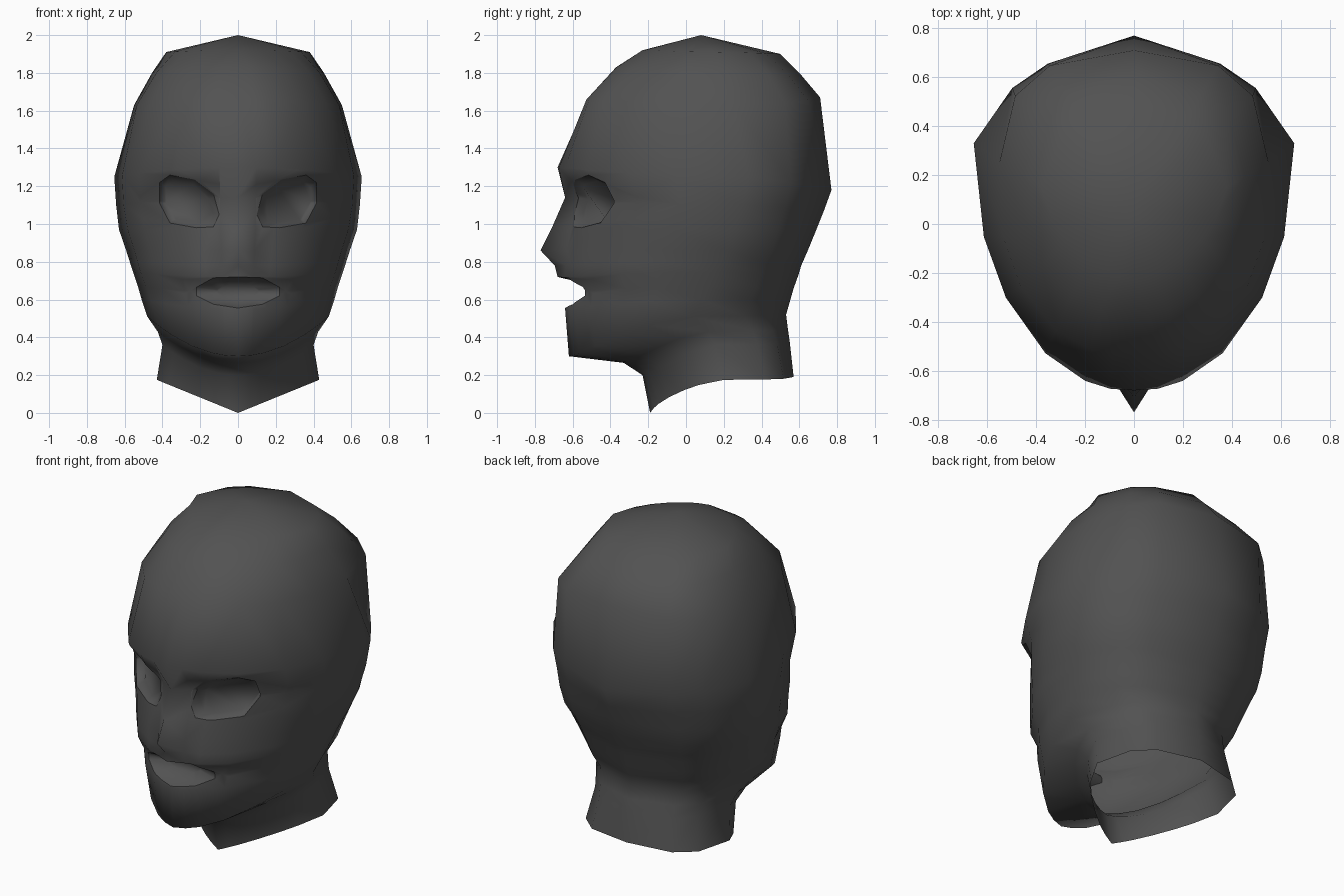
import bpy, bmesh, math
from mathutils import Vector

cube = bpy.data.objects.get("Cube")
if cube:
    bpy.data.objects.remove(cube, do_unlink=True)

# One flat dark grey cloth
cloth = bpy.data.materials.new("dark_grey_cloth")
cloth.use_nodes = True
GREY = (0.085, 0.085, 0.085, 1)
cloth.diffuse_color = GREY
bsdf = cloth.node_tree.nodes["Principled BSDF"]
bsdf.inputs["Base Color"].default_value = GREY
bsdf.inputs["Roughness"].default_value = 0.9

# Rings from crown to neck: front y z, side x y z, back y z, nose ridge depth
RINGS = [
    (-.23, 1.92, .38, .15, 1.91, .50, 1.90, 0),
    (-.37, 1.83, .455, .20, 1.80, .60, 1.80, 0),
    (-.52, 1.66, .55, .25, 1.63, .71, 1.67, 0),
    (-.68, 1.30, .655, .33, 1.25, .77, 1.18, 0),
    (-.58, 1.14, .645, .30, 1.10, .73, 1.07, .06),
    (-.615, 0.98, .63, .25, 0.97, .69, 0.97, .095),
    (-.64, 0.86, .592, .22, 0.86, .645, 0.86, .13),
    (-.645, 0.78, .573, .18, 0.80, .61, 0.78, .05),
    (-.65, 0.72, .555, .15, 0.745, .595, 0.73, .03),
    (-.62, 0.64, .53, .12, 0.67, .57, 0.66, .01),
    (-.64, 0.55, .51, .08, 0.60, .55, 0.59, 0),
    (-.62, 0.30, .48, .03, 0.51, .53, 0.52, 0),
    (-.33, 0.265, .425, .12, 0.43, .54, 0.44, 0),
    (-.23, 0.20, .40, .15, 0.36, .55, 0.37, 0),
    (-.19, 0.00, .43, .20, 0.175, .57, 0.19, 0),
]
# Fullness of each ring's diagonals, front and back
FULL_FRONT = [-.08, .03, .07, .015, .02, 0, 0, 0, 0, -.02, -.04, -.07, -.08, -.1, -.13]
FULL_BACK = [-.04, .03, .07, -.09, -.08, -.04, 0, 0, 0, 0, 0, -.03, 0, .03, .06]
ANGLES = [0, 8.5, 17.5, 33, 52, 68, 90, 124, 144, 180]


def ring_points(i):
    """Half an egg-shaped ring from the front round to the back."""
    fy, fz, sx, sy, sz, by, bz, nose = RINGS[i]
    power = 1 if i == len(RINGS) - 1 else 2
    for deg in ANGLES:
        a = math.radians(deg)
        front = deg <= 90
        full = 1 + (FULL_FRONT if front else FULL_BACK)[i] * abs(math.sin(2 * a))
        s = math.sin(a) * full if deg < 180 else 0
        c = abs(math.cos(a)) * full
        ey, ez = (fy, fz) if front else (by, bz)
        y = sy + (ey - sy) * c - (nose if deg == 0 else 0)
        yield sx * s, y, ez + (sz - ez) * s ** power


def cut_hole(bm, outline):
    """Cut a convex opening through the face, given as (x, z) points."""
    xs, zs = [p[0] for p in outline], [p[1] for p in outline]
    inside = []
    for f in bm.faces:
        fx, fz = [v.co.x for v in f.verts], [v.co.z for v in f.verts]
        if (f.calc_center_median().y < 0 and max(fx) > min(xs) and min(fx) < max(xs)
                and max(fz) > min(zs) and min(fz) < max(zs)):
            inside.append(f)
    mid = Vector((sum(xs) / len(xs), 0, sum(zs) / len(zs)))
    for a, b in zip(outline, outline[1:] + outline[:1]):
        if a[0] == b[0] == 0:          # centre line needs no cut
            continue
        p = Vector((a[0], 0, a[1]))
        n = Vector((b[1] - a[1], 0, a[0] - b[0])).normalized()
        if n.dot(mid - p) < 0:
            n = -n
        geom = set(inside)
        for f in inside:
            geom.update(f.edges)
            geom.update(f.verts)
        res = bmesh.ops.bisect_plane(bm, geom=list(geom), dist=1e-5, plane_co=p, plane_no=n)
        inside = [f for f in res["geom"] if isinstance(f, bmesh.types.BMFace)
                  and n.dot(f.calc_center_median() - p) > 0]
    bmesh.ops.delete(bm, geom=inside, context="FACES")


def finish(name, bm):
    """Turn a bmesh into a smooth cloth object."""
    for f in bm.faces:
        f.smooth = True
    mesh = bpy.data.meshes.new(name)
    bm.to_mesh(mesh)
    bm.free()
    mesh.materials.append(cloth)
    bpy.context.collection.objects.link(bpy.data.objects.new(name, mesh))


def lining(name, rim, shrink, inner_y):
    """Close an opening with a shallow pocket behind its rim."""
    mid = sum(rim, Vector()) / len(rim)
    rim = sorted(rim, key=lambda p: math.atan2(p.z - mid.z, p.x - mid.x))
    bm = bmesh.new()
    outer = [bm.verts.new(p) for p in rim]
    inner = [bm.verts.new((mid.x + (p.x - mid.x) * shrink, inner_y(p),
                           mid.z + (p.z - mid.z) * shrink)) for p in rim]
    for i in range(len(rim)):
        j = (i + 1) % len(rim)
        bm.faces.new((outer[i], outer[j], inner[j], inner[i]))
    bm.faces.new(inner)
    finish(name, bm)


# Loft the half shell
bm = bmesh.new()
crown = bm.verts.new((0, .08, 2))
rows = [[bm.verts.new(p) for p in ring_points(i)] for i in range(len(RINGS))]
for i in range(len(ANGLES) - 1):
    bm.faces.new((crown, rows[0][i], rows[0][i + 1]))
    for up, low in zip(rows, rows[1:]):
        bm.faces.new((up[i], low[i], low[i + 1], up[i + 1]))

# Eye and mouth openings
cut_hole(bm, [(.415, 1.22), (.36, 1.26), (.23, 1.235), (.13, 1.16), (.10, 1.05),
              (.13, .985), (.22, .98), (.36, 1.005), (.415, 1.11)])
cut_hole(bm, [(0, .72), (.13, .715), (.22, .665), (.22, .62), (.13, .575), (0, .555)])
bmesh.ops.remove_doubles(bm, verts=bm.verts, dist=0.002)

# Mirror to the full mask
bmesh.ops.mirror(bm, geom=bm.verts[:] + bm.edges[:] + bm.faces[:], axis="X", merge_dist=0.001)
bmesh.ops.recalc_face_normals(bm, faces=bm.faces)
if sum(f.normal.dot(f.calc_center_median() - Vector((0, 0, 1))) * f.calc_area() for f in bm.faces) < 0:
    bmesh.ops.reverse_faces(bm, faces=bm.faces)

# Pockets behind the openings
rims = [v.co.copy() for v in bm.verts if v.is_boundary and v.co.z > .5]
finish("mask_shell", bm)
for side, sign in (("left", 1), ("right", -1)):
    lining(side + "_eye_lining", [p for p in rims if p.z > .9 and p.x * sign > 0],
           .8, lambda p: p.y + .05)
mouth = [p for p in rims if p.z < .8]
mouth_back = max(p.y for p in mouth) + .02
lining("mouth_lining", mouth, .5, lambda p: mouth_back)
